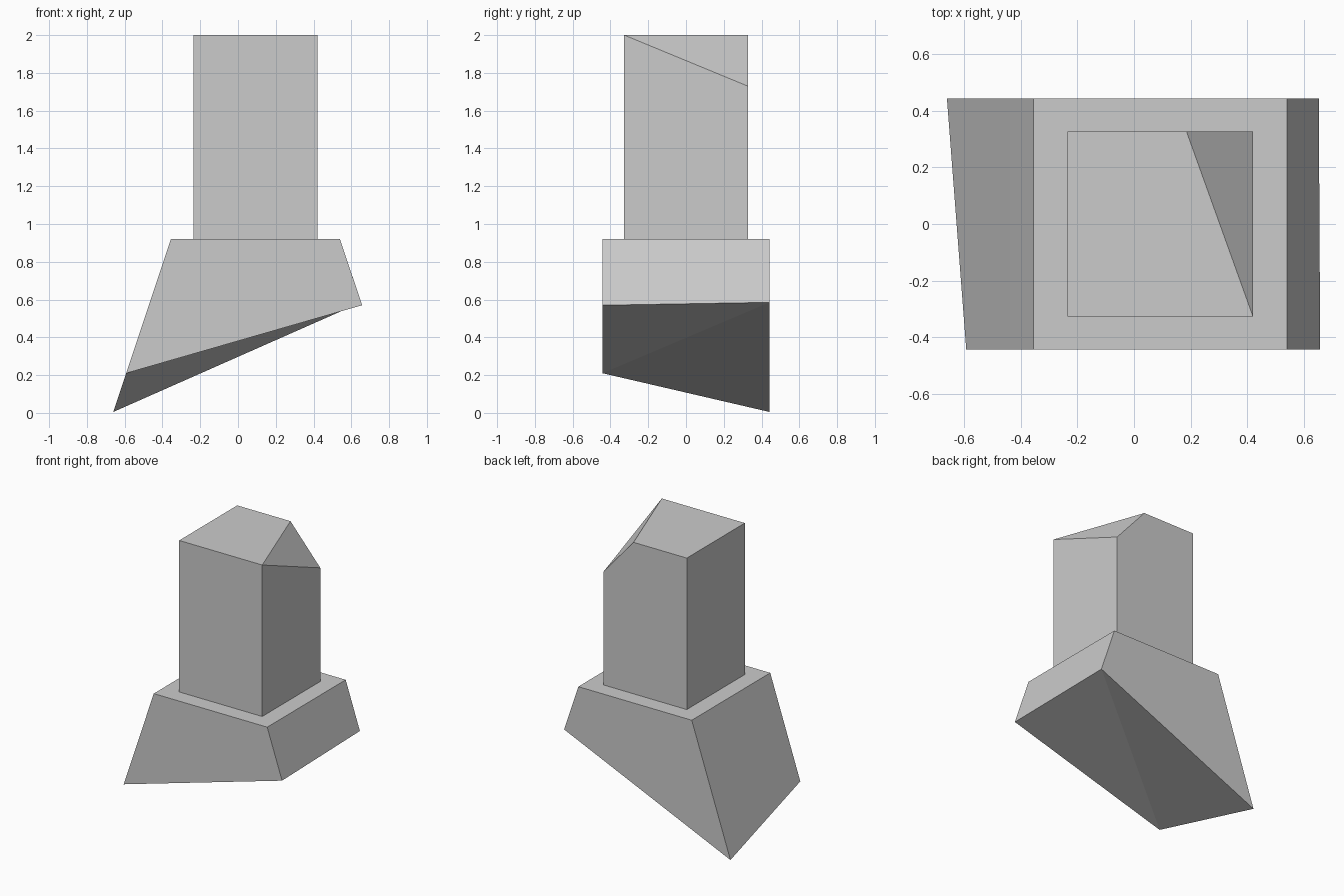
import bpy, bmesh
from mathutils import Vector

if "Cube" in bpy.data.objects:
    bpy.data.objects.remove(bpy.data.objects["Cube"], do_unlink=True)

stone = bpy.data.materials.new("light grey stone")
stone.use_nodes = True
stone.diffuse_color = (0.6, 0.6, 0.6, 1)
stone.node_tree.nodes["Principled BSDF"].inputs["Base Color"].default_value = (0.6, 0.6, 0.6, 1)


def box(x0, x1, y, z0, z1):
    """Box symmetric in y, as an editable mesh."""
    bm = bmesh.new()
    bmesh.ops.create_cube(bm, size=1)
    for v in bm.verts:
        v.co = (x1 if v.co.x > 0 else x0, y if v.co.y > 0 else -y, z1 if v.co.z > 0 else z0)
    return bm


def finish(bm, name):
    bmesh.ops.recalc_face_normals(bm, faces=bm.faces)
    mesh = bpy.data.meshes.new(name)
    bm.to_mesh(mesh)
    bm.free()
    mesh.materials.append(stone)
    obj = bpy.data.objects.new(name, mesh)
    bpy.context.collection.objects.link(obj)


TOP = 0.92

# Flared base: slanted underside, folded along one diagonal
base = box(-0.355, 0.54, 0.442, 0, TOP)
feet = {(False, False): (-0.592, 0.21), (False, True): (-0.66, 0.005),
        (True, False): (0.657, 0.57), (True, True): (0.652, 0.585)}
under = [v for v in base.verts if v.co.z < TOP / 2]
ends = []
for v in under:
    key = (v.co.x > 0, v.co.y > 0)
    v.co.x, v.co.z = feet[key]
    if key[0] == key[1]:
        ends.append(v)
bmesh.ops.connect_verts(base, verts=ends)
finish(base, "flared_base")

# Square shaft with its rear left top corner sliced off
shaft = box(-0.235, 0.42, 0.327, TOP, 2)
a, b, c = Vector((0.185, 0.327, 2)), Vector((0.42, 0.327, 1.73)), Vector((0.42, -0.3269, 2))
normal = (b - a).cross(c - a)
if normal.z < 0:
    normal.negate()
cut = bmesh.ops.bisect_plane(shaft, geom=shaft.verts[:] + shaft.edges[:] + shaft.faces[:],
                             plane_co=a, plane_no=normal, clear_outer=True)
bmesh.ops.holes_fill(shaft, edges=[e for e in shaft.edges if e.is_boundary], sides=0)
bmesh.ops.remove_doubles(shaft, verts=shaft.verts[:], dist=0.001)
finish(shaft, "shaft")
